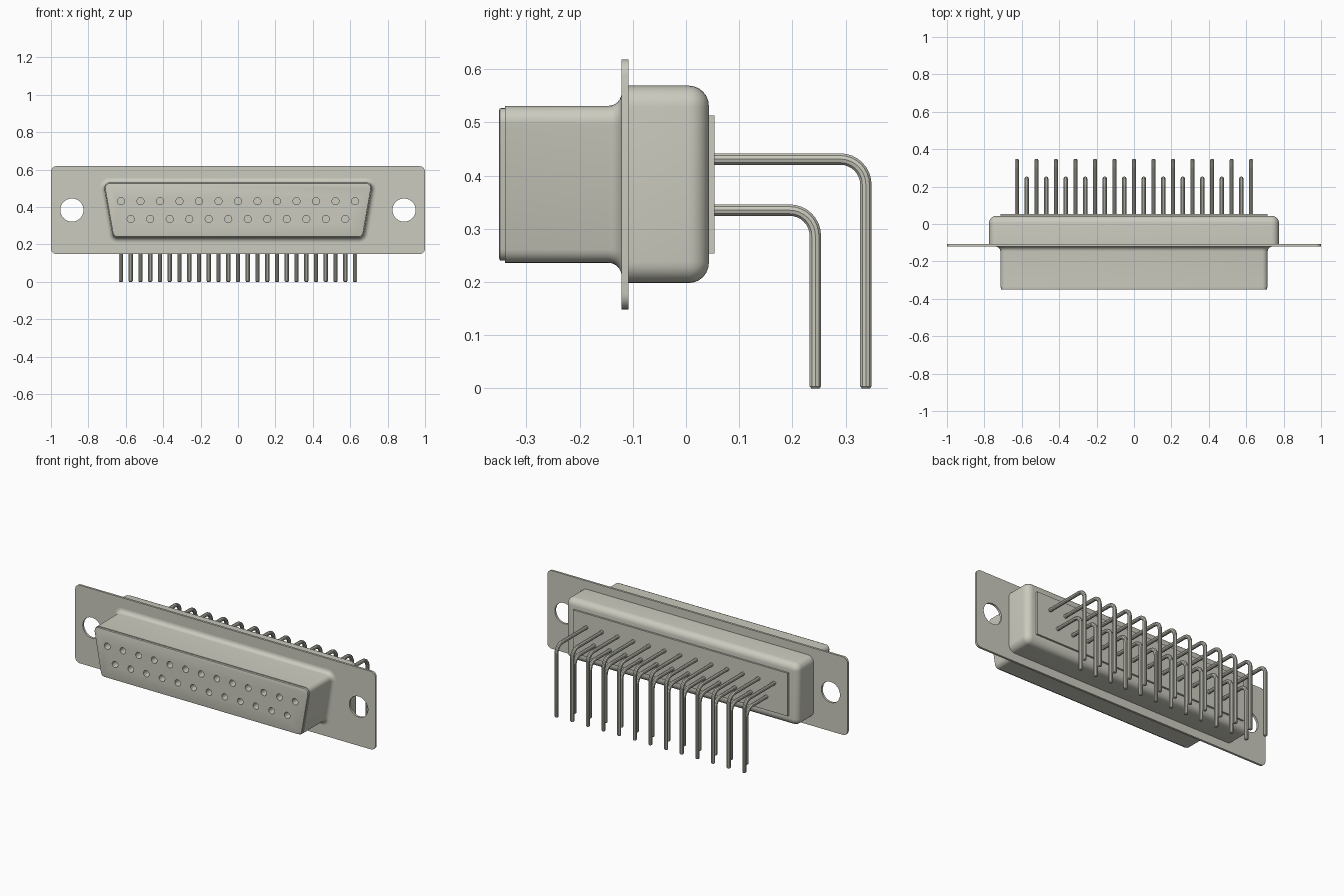
import bpy
import bmesh
from math import sin, cos, tan, radians, pi
from mathutils import Matrix

if "Cube" in bpy.data.objects:
    bpy.data.objects.remove(bpy.data.objects["Cube"], do_unlink=True)

MID = 0.3835            # height of the connector axis
PITCH = 0.1043          # contact spacing
ROWS = ((13, 0.431, 0.338), (12, 0.335, 0.243))   # count, height, leg depth

metal = bpy.data.materials.new("warm_grey_metal")
metal.use_nodes = True
GREY = (0.60, 0.595, 0.52, 1)
metal.diffuse_color = GREY
metal.node_tree.nodes["Principled BSDF"].inputs["Base Color"].default_value = GREY


def select(obj):
    bpy.ops.object.select_all(action='DESELECT')
    obj.select_set(True)
    bpy.context.view_layer.objects.active = obj


def finish(name, bm):
    bmesh.ops.recalc_face_normals(bm, faces=bm.faces)
    mesh = bpy.data.meshes.new(name)
    bm.to_mesh(mesh)
    bm.free()
    obj = bpy.data.objects.new(name, mesh)
    bpy.context.collection.objects.link(obj)
    mesh.materials.append(metal)
    return obj


def smooth(obj):
    select(obj)
    bpy.ops.object.shade_smooth_by_angle(angle=radians(35))


def rounded_outline(top, bottom, half_height, radius, slope=0, steps=6):
    """Corner arcs around a symmetric trapezoid of corner centres."""
    corners = ((bottom, -half_height, -90, -slope), (top, half_height, -slope, 90),
               (-top, half_height, 90, 180 + slope), (-bottom, -half_height, 180 + slope, 270))
    points = []
    for cx, cz, a0, a1 in corners:
        for i in range(steps + 1):
            a = radians(a0 + (a1 - a0) * i / steps)
            points.append((cx + radius * cos(a), MID + cz + radius * sin(a)))
    return points


def loft(name, outline, layers, closed=False):
    """Skin outlines; layers are (y, radius). Closed joins last to first."""
    bm = bmesh.new()
    rings = [[bm.verts.new((x, y, z)) for x, z in outline(r)] for y, r in layers]
    pairs = list(zip(rings, rings[1:]))
    if closed:
        pairs.append((rings[-1], rings[0]))
    else:
        bm.faces.new(rings[0])
        bm.faces.new(rings[-1])
    for a, b in pairs:
        for i in range(len(a)):
            j = (i + 1) % len(a)
            bm.faces.new((a[i], a[j], b[j], b[i]))
    return finish(name, bm)


def drill(obj, centres, radius, y0, y1, sides):
    """Cut round holes along y, then remove the cutter."""
    bm = bmesh.new()
    for x, z in centres:
        place = Matrix.Translation((x, (y0 + y1) / 2, z)) @ Matrix.Rotation(pi / 2, 4, 'X')
        bmesh.ops.create_cone(bm, cap_ends=True, segments=sides, radius1=radius,
                              radius2=radius, depth=y1 - y0, matrix=place)
    cutter = finish("hole_cutter", bm)
    cutter.hide_render = True
    select(obj)
    mod = obj.modifiers.new("holes", 'BOOLEAN')
    mod.operation = 'DIFFERENCE'
    mod.solver = 'EXACT'
    mod.object = cutter
    bpy.ops.object.modifier_apply(modifier=mod.name)
    bpy.data.objects.remove(cutter, do_unlink=True)


def row_x(count):
    return [(i - (count - 1) / 2) * PITCH for i in range(count)]


# Mounting flange with two screw holes
def flange_outline(r):
    return rounded_outline(0.97, 0.97, 0.205, r)


flange = loft("mounting_flange", flange_outline, [(-0.121, 0.03), (-0.108, 0.03)])
drill(flange, [(-0.888, MID), (0.888, MID)], 0.062, -0.2, 0, 40)
smooth(flange)

# Trapezoid shell, flared into the flange
SLOPE = 10
HALF = 0.1175


def shell_outline(r):
    return rounded_outline(0.685, 0.685 - 2 * HALF * tan(radians(SLOPE)), HALF, r, SLOPE)


flare = [(-0.146 + 0.025 * sin(a), 0.055 - 0.025 * cos(a))
         for a in (radians(15 * i) for i in range(7))]
smooth(loft("front_shell", shell_outline,
            [(-0.118, 0.024), (-0.34, 0.024), (-0.34, 0.03)] + flare + [(-0.118, 0.055)],
            closed=True))

# Insert filling the shell, with contact sockets
insert = loft("socket_insert", shell_outline,
              [(-0.12, 0.026), (-0.347, 0.026), (-0.35, 0.025), (-0.351, 0.022)])
sockets = [(x, z) for count, z, _ in ROWS for x in row_x(count)]
drill(insert, sockets, 0.019, -0.4, -0.25, 20)
smooth(insert)


# Rear housing with rounded back edge
def housing_outline(r):
    return rounded_outline(0.735, 0.735, 0.1455, r)


back_edge = [(0.005 + 0.038 * sin(a), 0.002 + 0.038 * cos(a))
             for a in (radians(15 * i) for i in range(7))]
smooth(loft("rear_housing", housing_outline, [(-0.11, 0.04)] + back_edge))

# Thin plate behind the housing
bm = bmesh.new()
bmesh.ops.create_cube(bm, size=1, matrix=Matrix.Translation((0, 0.043, MID))
                      @ Matrix.Diagonal((1.43, 0.022, 0.259, 1)))
finish("rear_plate", bm)

# Bent contact pins
BEND = 0.048
for label, (count, height, depth) in zip(("upper_pins", "lower_pins"), ROWS):
    curve = bpy.data.curves.new(label, 'CURVE')
    curve.dimensions = '3D'
    curve.bevel_depth = 0.0113
    curve.bevel_resolution = 3
    curve.use_fill_caps = True
    path = [(0.03, height, 1)]
    for i in range(9):
        a = radians(90 * i / 8)
        path.append((depth - BEND + BEND * sin(a), height - BEND + BEND * cos(a), 1))
    path += [(depth, 0.004, 1), (depth, 0, 0.7)]
    for x in row_x(count):
        spline = curve.splines.new('POLY')
        spline.points.add(len(path) - 1)
        for point, (y, z, scale) in zip(spline.points, path):
            point.co = (x, y, z, 1)
            point.radius = scale
    pins = bpy.data.objects.new(label, curve)
    bpy.context.collection.objects.link(pins)
    curve.materials.append(metal)
    select(pins)
    bpy.ops.object.convert(target='MESH')
    smooth(bpy.context.view_layer.objects.active)
